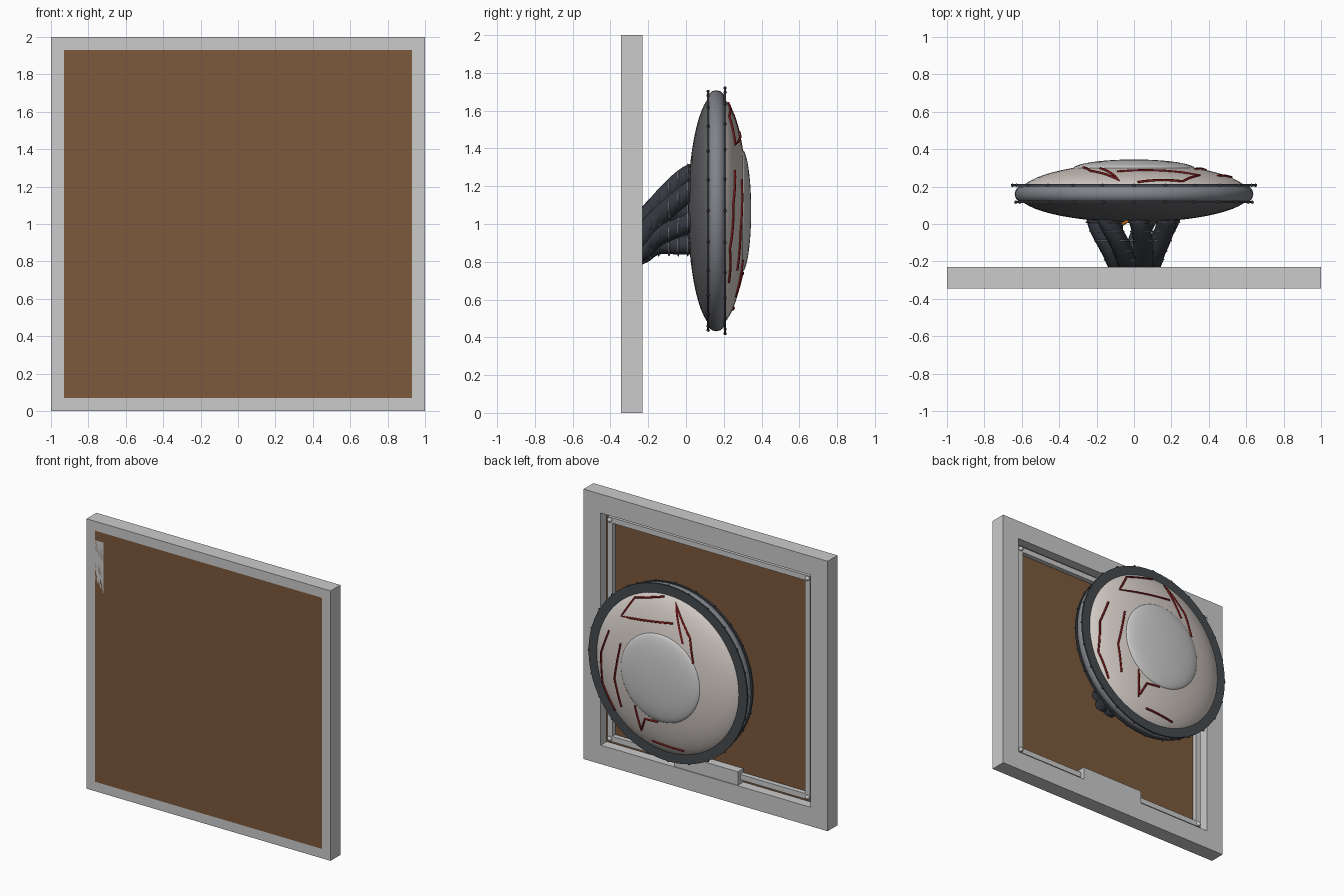
import bpy, math
from mathutils import Vector

if "Cube" in bpy.data.objects:
    bpy.data.objects.remove(bpy.data.objects["Cube"])


def mat(name, c):
    m = bpy.data.materials.new(name)
    m.diffuse_color = (*c, 1)
    m.use_nodes = True
    m.node_tree.nodes["Principled BSDF"].inputs["Base Color"].default_value = m.diffuse_color
    return m


BROWN = mat("brown", (0.20, 0.10, 0.045))
DARK = mat("dark", (0.035, 0.04, 0.05))
RIM = mat("rim", (0.06, 0.07, 0.08))
STEEL = mat("steel", (0.22, 0.23, 0.26))
SHELL = mat("shell", (0.14, 0.14, 0.15))
WHITE = mat("eye_white", (0.68, 0.62, 0.58))
RED = mat("red", (0.22, 0.01, 0.01))
ORANGE = mat("orange", (0.7, 0.2, 0.02))
CZ, CY = 1.07, 0.16


def finish(name, m=None, smooth=True):
    o = bpy.context.object
    o.name = name
    if m:
        o.data.materials.append(m)
    if smooth:
        bpy.ops.object.shade_smooth_by_angle()
    return o


def box(name, x0, x1, y0, y1, z0, z1, m=None):
    bpy.ops.mesh.primitive_cube_add(size=1, location=((x0+x1)/2, (y0+y1)/2, (z0+z1)/2))
    bpy.context.object.scale = (x1-x0, y1-y0, z1-z0)
    return finish(name, m, False)


def ball(name, loc, r, m=None, seg=12):
    bpy.ops.mesh.primitive_uv_sphere_add(segments=seg, ring_count=seg//2, radius=r, location=loc)
    return finish(name, m)


def torus(name, loc, R, r, m, seg=24, minor=6, sy=1):
    bpy.ops.mesh.primitive_torus_add(major_radius=R, minor_radius=r, major_segments=seg,
                                     minor_segments=minor, location=loc, rotation=(math.pi/2, 0, 0))
    bpy.context.object.scale.z = sy
    return finish(name, m)


def lathe(name, prof, m, steps=64):
    # revolve (radius, y) profile around the disc axis
    verts, faces, n = [], [], len(prof)
    for i in range(steps):
        a = 2*math.pi*i/steps
        verts += [(r*math.cos(a), y, CZ + r*math.sin(a)) for r, y in prof]
        j = (i+1) % steps
        faces += [(i*n+k, i*n+k+1, j*n+k+1, j*n+k) for k in range(n-1)]
    me = bpy.data.meshes.new(name)
    me.from_pydata(verts, [], faces)
    o = bpy.data.objects.new(name, me)
    bpy.context.collection.objects.link(o)
    bpy.ops.object.select_all(action='DESELECT')
    bpy.context.view_layer.objects.active = o
    o.select_set(True)
    bpy.ops.object.mode_set(mode='EDIT')
    bpy.ops.mesh.select_all(action='SELECT')
    bpy.ops.mesh.remove_doubles(threshold=1e-5)
    bpy.ops.mesh.normals_make_consistent(inside=False)
    bpy.ops.object.mode_set(mode='OBJECT')
    return finish(name, m)


def tube(name, pts, r, m, smooth=True):
    cu = bpy.data.curves.new(name, 'CURVE')
    cu.dimensions = '3D'
    cu.bevel_depth = r
    cu.bevel_resolution = 3 if smooth else 1
    cu.use_fill_caps = True
    cu.resolution_u = 6
    s = cu.splines.new('BEZIER' if smooth else 'POLY')
    tgt = s.bezier_points if smooth else s.points
    tgt.add(len(pts)-1)
    for p, q in zip(tgt, pts):
        if smooth:
            p.co = q
            p.handle_left_type = p.handle_right_type = 'AUTO'
        else:
            p.co = (*q, 1)
    o = bpy.data.objects.new(name, cu)
    bpy.context.collection.objects.link(o)
    cu.materials.append(m)


# wall plaque: backing, frame bars, inner trim, corner studs, plate
box("backing_panel", -.93, .93, -.345, -.30, .07, 1.93, BROWN)
for name, a, b, y0, y1 in (("frame", 1, .86, -.345, -.23), ("inner_trim", .83, .79, -.305, -.265)):
    for s in (-1, 1):
        box(name + "_side", min(s*a, s*b), max(s*a, s*b), y0, y1, 1-b, 1+b)
        box(name + "_rail", -a, a, y0, y1, 1+min(s*a, s*b), 1+max(s*a, s*b))
for sx in (-1, 1):
    for sz in (-1, 1):
        ball("corner_stud", (sx*.81, -.265, 1+sz*.81), .018)
box("blank_plate", -.26, .26, -.30, -.236, .12, .24)

# eye disc: rear shell, rounded rim, white front, cornea
N = 14
q = [i/N*math.pi/2 for i in range(N+1)]
lathe("rear_shell", [(.62*math.sin(a), CY-.15*math.cos(a)) for a in q], SHELL)
lathe("eye_white", [(.615*math.sin(a), CY+.165*math.cos(a)) for a in q], WHITE)
lathe("cornea", [(.325*math.sin(a), .295+.05*math.cos(a)) for a in q], None)
torus("rounded_rim", (0, CY, CZ), .59, .048, STEEL, 64, 14)
for name, y, r0, r1 in (("front_rim", .207, .575, .65), ("rear_rim", .117, .56, .632)):
    lathe(name, [(r0, y-.006), (r1, y-.006), (r1, y+.006), (r0, y+.006), (r0, y-.006)], RIM)
    for i in range(24):
        a = 2*math.pi*i/24
        ball("rim_stud", (r1*math.cos(a), y, CZ+r1*math.sin(a)), .009, RIM, 8)

# veins following the eye surface, as (x, z) offsets from its centre
veins = [[(.02, .57), (.26, .50), (.35, .35), (-.09, .42)],
         [(-.27, .18), (-.23, .35), (-.08, .55), (-.18, .30)],
         [(.45, .215), (.52, .035), (.52, -.20), (.42, -.38)],
         [(.33, .165), (.385, -.11), (.34, -.315)],
         [(.21, -.26), (.18, -.45), (.13, -.34), (.02, -.33)],
         [(.10, -.51), (-.15, -.525)]]
for v in veins:
    pts = []
    for (xa, za), (xb, zb) in zip(v, v[1:]):
        for k in range(6):
            x, z = xa+(xb-xa)*k/5, za+(zb-za)*k/5
            d = max(0, 1-(x*x+z*z)/.615**2)
            pts.append((x, CY+.002+.165*math.sqrt(d), CZ+z))
    tube("vein", pts, .007, RED, False)

# bundle of ribbed cables: stations of (y, centre z, spread)
stations = [(-.30, .89, .075), (-.23, .925, .085), (-.19, .97, .10), (-.145, 1.005, .117),
            (-.09, 1.035, .145), (-.04, 1.055, .17), (.01, 1.07, .19), (.05, 1.075, .20)]
for i in range(7):
    pts = []
    for k, (y, z, r) in enumerate(stations):
        a = 2*math.pi*i/7 + .09*k
        pts.append((1.05*r*math.cos(a), y, z+r*math.sin(a)))
    tube("cable", pts, .052, DARK)
    for p in pts[2:7]:
        torus("cable_rib", p, .058, .004, STEEL, 16, 4)

# loose wires at the cable tops
tube("orange_wire", [(-.06, .0, 1.24), (-.03, .015, 1.27), (.02, .01, 1.27)], .009, ORANGE)
tube("red_wire", [(.02, .01, 1.27), (.05, .04, 1.26), (.07, .07, 1.25)], .006, RED)
